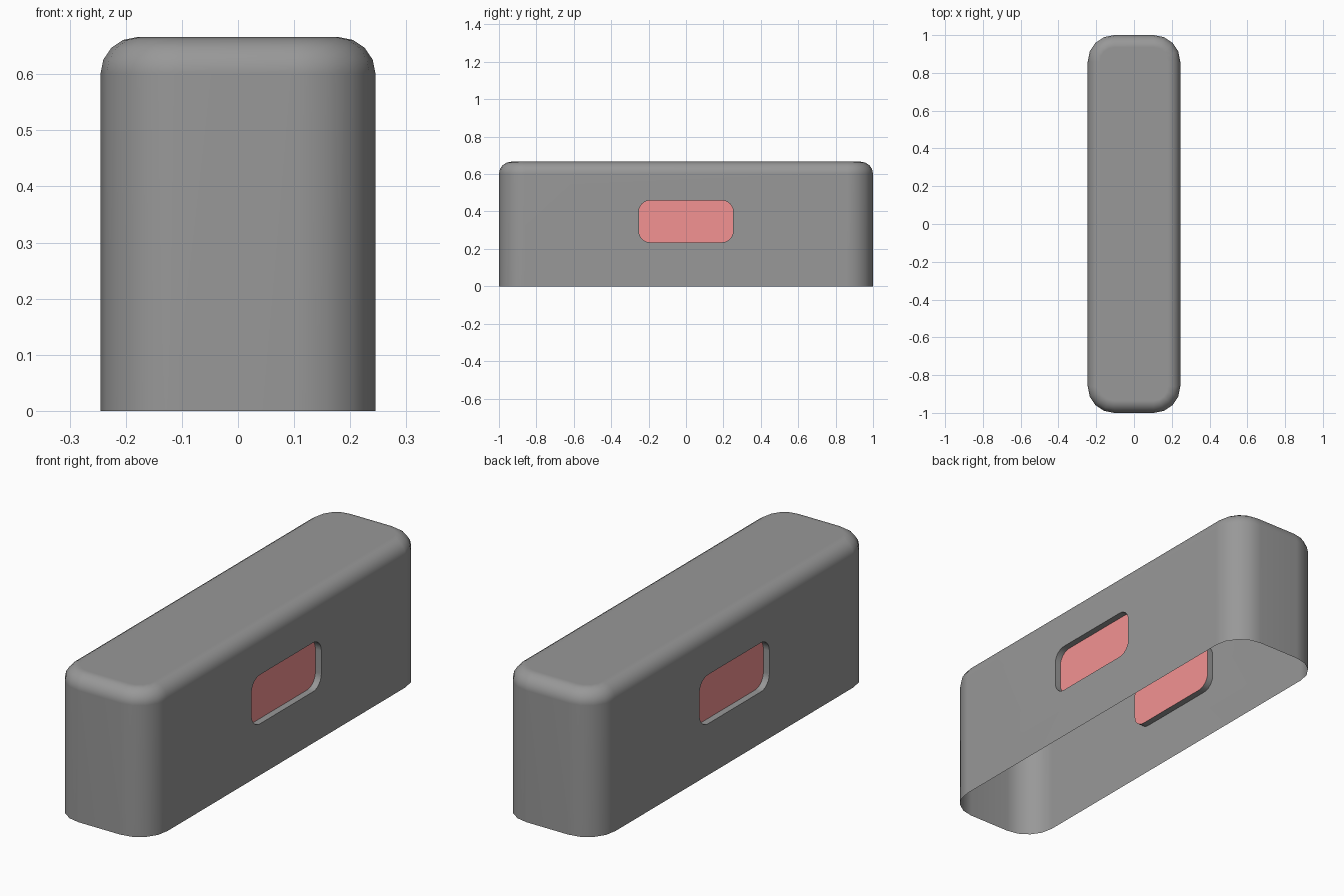
import bpy, bmesh, math

if "Cube" in bpy.data.objects:
    bpy.data.objects.remove(bpy.data.objects["Cube"])

HX, HY, H = 0.245, 1.0, 0.666      # half width, half length, height
R, B, SEG = 0.14, 0.065, 4         # vertical corner radius, top bevel, segments
WY, WZ, WC, WR = 0.252, 0.112, 0.347, 0.06   # window half sizes, centre height, radius
DEPTH = 0.03                       # recess depth


def rounded_rect(hx, hy, r, n):
    """Counter-clockwise outline, n + 1 points per corner."""
    pts = []
    for k, (sx, sy) in enumerate([(1, 1), (-1, 1), (-1, -1), (1, -1)]):
        for i in range(n + 1):
            a = math.pi / 2 * (k + i / n)
            pts.append((sx * (hx - r) + r * math.cos(a), sy * (hy - r) + r * math.sin(a)))
    return pts


def colour(name, rgb):
    mat = bpy.data.materials.new(name)
    mat.diffuse_color = (*rgb, 1)
    mat.use_nodes = True
    mat.node_tree.nodes["Principled BSDF"].inputs["Base Color"].default_value = mat.diffuse_color
    return mat


def finish(bm, name, material):
    mesh = bpy.data.meshes.new(name)
    bm.to_mesh(mesh)
    bm.free()
    mesh.materials.append(material)
    ob = bpy.data.objects.new(name, mesh)
    bpy.context.collection.objects.link(ob)
    bpy.ops.object.select_all(action='DESELECT')
    ob.select_set(True)
    bpy.context.view_layer.objects.active = ob
    bpy.ops.object.shade_smooth_by_angle(angle=math.radians(35))
    return ob


dark_grey = colour("dark_grey", (0.315, 0.315, 0.315))
pink = colour("pink", (0.9, 0.29, 0.29))

# Open-bottomed shell: straight walls, then a rounded top rim and flat cap
bm = bmesh.new()
levels = [(0, 0.0)]
for i in range(SEG + 1):
    a = math.pi / 2 * i / SEG
    levels.append((H - B + B * math.sin(a), B * (1 - math.cos(a))))
rings = [[bm.verts.new((x, y, z)) for x, y in rounded_rect(HX - d, HY - d, R - d, SEG)]
         for z, d in levels]
n = len(rings[0])
side_starts = {2 * SEG + 1: -1, n - 1: 1}      # the two long walls get a window
for level, (lo, up) in enumerate(zip(rings, rings[1:])):
    for i in range(n):
        j = (i + 1) % n
        if level or i not in side_starts:
            bm.faces.new((lo[i], lo[j], up[j], up[i]))
bm.faces.new(rings[-1])

# Long walls around a rounded window, with the recess rim going inwards
WSEG = 6
window = rounded_rect(WY, WZ, WR, WSEG)
m = len(window)
for i, s in side_starts.items():
    wall = [rings[0][i], rings[0][(i + 1) % n], rings[1][i], rings[1][(i + 1) % n]]
    corners = [next(v for v in wall if (v.co.y > 0) == (sy > 0) and (v.co.z > 0.1) == (sz > 0))
               for sy, sz in [(1, 1), (-1, 1), (-1, -1), (1, -1)]]
    outer = [bm.verts.new((s * HX, y, WC + z)) for y, z in window]
    inner = [bm.verts.new((s * (HX - DEPTH), y, WC + z)) for y, z in window]
    for k in range(4):
        first = k * (WSEG + 1) + WSEG // 2
        arc = [outer[(first + t) % m] for t in range(WSEG + 2)]
        bm.faces.new([corners[k], corners[(k + 1) % 4]] + arc[::-1])
    for k in range(m):
        j = (k + 1) % m
        bm.faces.new((outer[k], outer[j], inner[j], inner[k]))
bmesh.ops.recalc_face_normals(bm, faces=bm.faces)
shell = finish(bm, "shell", dark_grey)
weighted = shell.modifiers.new("weighted_normals", 'WEIGHTED_NORMAL')
weighted.keep_sharp = True

# Coloured panels at the bottom of the recesses
for name, s in (("right_panel", 1), ("left_panel", -1)):
    bm = bmesh.new()
    pts = window if s > 0 else window[::-1]
    bm.faces.new([bm.verts.new((s * (HX - DEPTH), y, WC + z)) for y, z in pts])
    finish(bm, name, pink)
